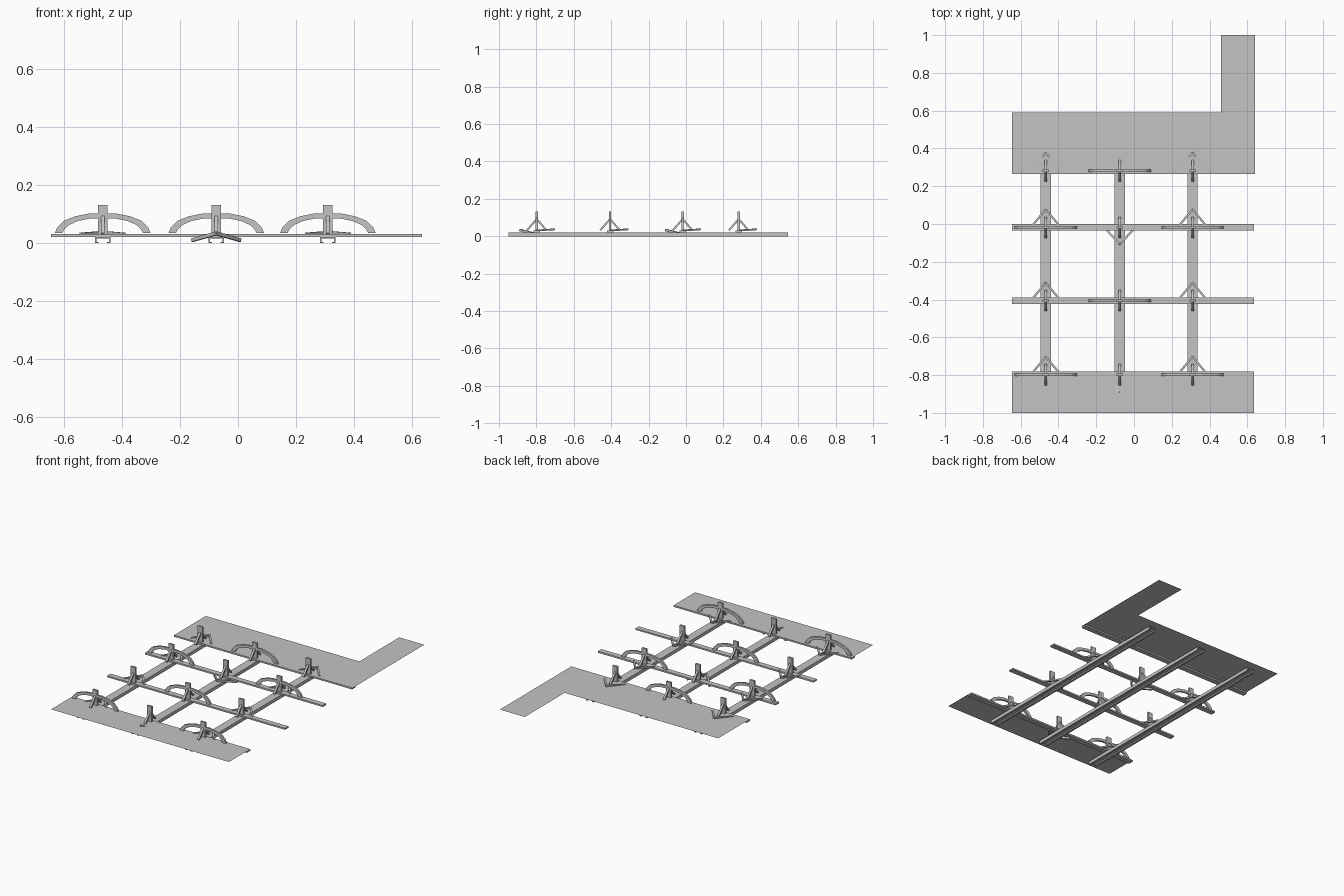
import bpy, bmesh
from mathutils import Vector

if "Cube" in bpy.data.objects:
    bpy.data.objects.remove(bpy.data.objects["Cube"])

mat = bpy.data.materials.new("light_grey")
mat.use_nodes = True
GREY = (0.55, 0.55, 0.55, 1)
mat.diffuse_color = GREY
mat.node_tree.nodes["Principled BSDF"].inputs["Base Color"].default_value = GREY


def finish(name, bm):
    bmesh.ops.recalc_face_normals(bm, faces=bm.faces)
    mesh = bpy.data.meshes.new(name)
    bm.to_mesh(mesh)
    bm.free()
    mesh.materials.append(mat)
    obj = bpy.data.objects.new(name, mesh)
    bpy.context.collection.objects.link(obj)
    return obj


def prism(name, outline, offset):
    """Extrude a flat outline along an offset; no offset leaves a sheet."""
    bm = bmesh.new()
    face = bm.faces.new([bm.verts.new(p) for p in outline])
    if offset:
        ext = bmesh.ops.extrude_face_region(bm, geom=[face], use_keep_orig=True)
        moved = [g for g in ext["geom"] if isinstance(g, bmesh.types.BMVert)]
        bmesh.ops.translate(bm, verts=moved, vec=offset)
    return finish(name, bm)


def box(name, x0, x1, y0, y1, z0, z1):
    return prism(name, [(x0, y0, z0), (x1, y0, z0), (x1, y1, z0), (x0, y1, z0)],
                 (0, 0, z1 - z0))


def strut(name, a, b, width, height):
    """Square-ended bar between two points, upright in section."""
    a, b = Vector(a), Vector(b)
    d = b - a
    side = d.cross(Vector((0, 0, 1))).normalized() * width / 2
    up = side.cross(d).normalized() * height / 2
    return prism(name, [a + side + up, a - side + up, a - side - up, a + side - up], d)


COLUMNS = (-0.467, -0.075, 0.31)
ROWS = (-0.798, -0.406, -0.018, 0.282)
BAR_Z, TOP_Z = 0.021, 0.032

# Long channel rails, open below, with small inward lips
half = [(0.027, 0.021), (0.027, 0), (0.015, 0), (0.015, 0.004), (0.021, 0.004), (0.021, 0.015)]
section = half + [(-x, z) for x, z in reversed(half)]
for cx in COLUMNS:
    prism("channel_rail", [(cx + x, -0.95, z) for x, z in section], (0, 1.495, 0))

# Cross bars
for y in ROWS:
    box("cross_bar", -0.645, 0.635, y - 0.0175, y + 0.0175, BAR_Z, TOP_Z - 0.001)

# Thin deck sheets
prism("front_deck", [(x, y, TOP_Z) for x, y in
                     ((-0.645, -1), (0.635, -1), (0.635, -0.78), (-0.645, -0.78))], None)
prism("back_deck", [(x, y, TOP_Z) for x, y in
                    ((-0.645, 0.265), (0.64, 0.265), (0.64, 1), (0.46, 1),
                     (0.46, 0.59), (-0.645, 0.59))], None)

# Half outline of the bow, outer edge going up then inner edge coming down
outer = [(0.165, 0.034), (0.157, 0.054), (0.135, 0.076), (0.095, 0.092), (0.05, 0.101)]
inner = [(0.045, 0.084), (0.085, 0.076), (0.115, 0.063), (0.13, 0.05), (0.14, 0.034)]
bow = (outer + [(-x, z) for x, z in reversed(outer)]
       + [(-x, z) for x, z in reversed(inner)][::1][::-1] + inner[::1])
bow = outer + [(-x, z) for x, z in reversed(outer)] \
    + [(-x, z) for x, z in reversed(inner[::-1])][::-1][::-1][::-1] + inner

for r, y in enumerate(ROWS):
    for c, x in enumerate(COLUMNS):
        has_bow = (r + c) % 2 == 0
        # Post with a slanted strut on each side
        box("post", x - 0.017, x + 0.017, y - 0.006, y + 0.006, 0.02, 0.131)
        for s in (-1, 1):
            strut("post_brace", (x, y + s * 0.052, TOP_Z), (x, y, 0.092), 0.013, 0.01)
        # Bow spanning along the bar
        if has_bow:
            prism("bow", [(x + px, y - 0.006, pz) for px, pz in bow], (0, 0.012, 0))
        # V-shaped brace: rises behind outer posts, dips below the bar on middle ones
        for s in (-1, 1):
            if c != 1:
                strut("v_brace", (x + s * 0.075, y + 0.005, 0.031),
                      (x, y + 0.095, 0.037), 0.011, 0.009)
            elif not has_bow:
                strut("v_brace", (x + s * 0.082, y, 0.01),
                      (x, y - 0.09, 0.033), 0.011, 0.012)
